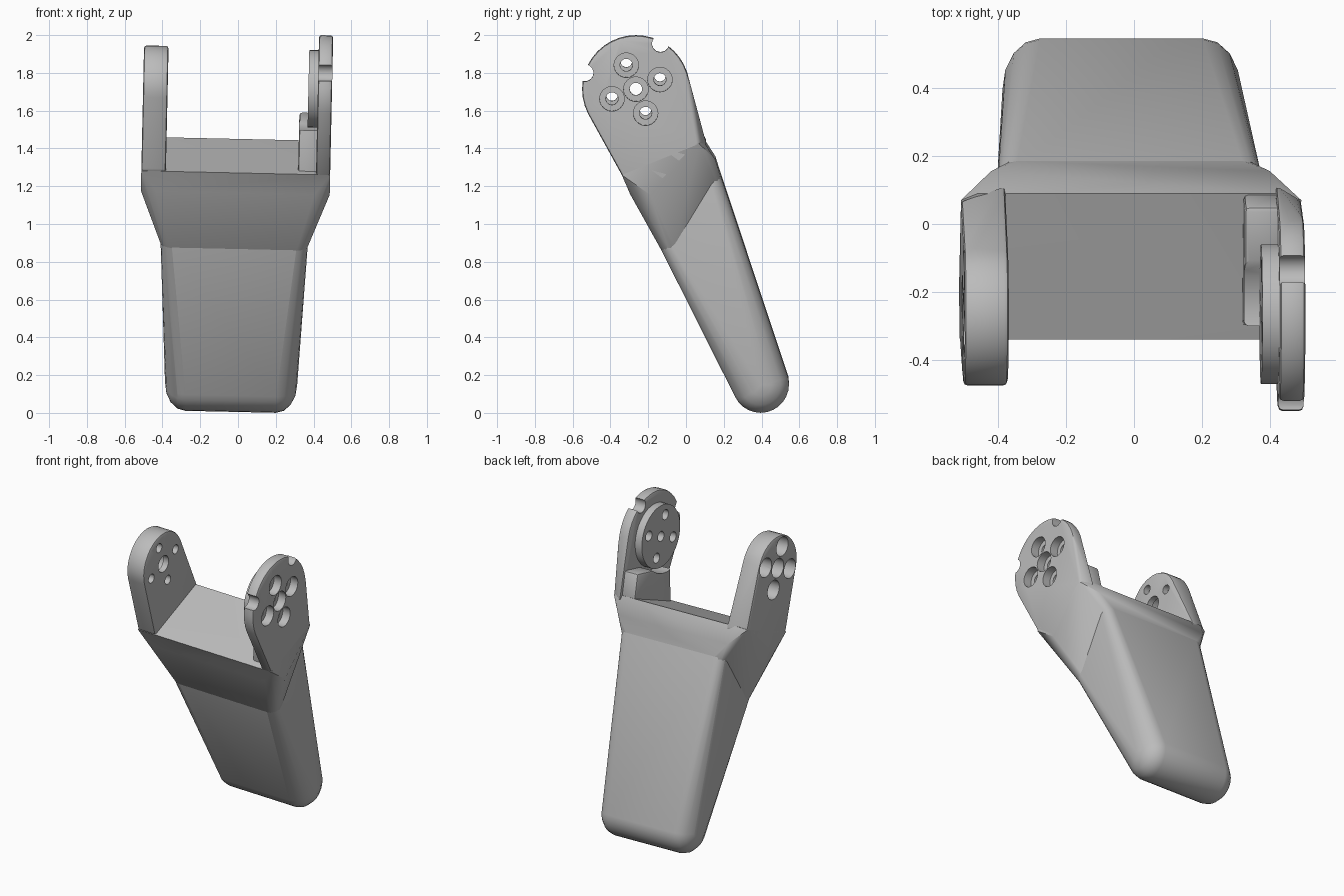
import bpy, bmesh
from math import sin, cos, pi
from mathutils import Matrix

cube = bpy.data.objects.get("Cube")
if cube:
    bpy.data.objects.remove(cube, do_unlink=True)

# One plain grey material
grey = bpy.data.materials.new("plain grey")
grey.use_nodes = True
grey.diffuse_color = (0.5, 0.5, 0.5, 1)
grey.node_tree.nodes["Principled BSDF"].inputs["Base Color"].default_value = (0.5, 0.5, 0.5, 1)

# The whole bracket leans slightly sideways
LEAN = Matrix.Rotation(0.022, 4, 'Y') @ Matrix.Translation((-0.04, 0, 0))
PIVOT = (-0.265, 1.724)


def circle(center, r, n=40):
    return [(center[0] + r * cos(2 * pi * i / n), center[1] + r * sin(2 * pi * i / n))
            for i in range(n)]


def ball(x, y, z, r, rx, n=20):
    """Points of a rounded corner, squashed along x."""
    pts = []
    for j in range(-4, 5):
        t = j * pi / 8
        pts += [(x + rx * sin(t), py, pz) for py, pz in circle((y, z), r * cos(t) + 1e-4, n)]
    return pts


def hull(name, pts):
    """Convex solid around the points."""
    bm = bmesh.new()
    for p in pts:
        bm.verts.new(p)
    bmesh.ops.remove_doubles(bm, verts=bm.verts[:], dist=0.0008)
    res = bmesh.ops.convex_hull(bm, input=bm.verts[:])
    junk = {g for g in res["geom_interior"] + res["geom_unused"]
            if isinstance(g, bmesh.types.BMVert) and g.is_valid}
    bmesh.ops.delete(bm, geom=list(junk), context='VERTS')
    bmesh.ops.dissolve_limit(bm, angle_limit=0.01, verts=bm.verts[:], edges=bm.edges[:])
    bmesh.ops.recalc_face_normals(bm, faces=bm.faces[:])
    bm.transform(LEAN)
    me = bpy.data.meshes.new(name)
    bm.to_mesh(me)
    bm.free()
    me.materials.append(grey)
    ob = bpy.data.objects.new(name, me)
    bpy.context.collection.objects.link(ob)
    return ob


def prism(name, profile, x0, x1):
    return hull(name, [(x, y, z) for x in (x0, x1) for y, z in profile])


def activate(ob):
    bpy.ops.object.select_all(action='DESELECT')
    ob.select_set(True)
    bpy.context.view_layer.objects.active = ob


def bevel(ob, width):
    activate(ob)
    m = ob.modifiers.new("bevel", 'BEVEL')
    m.width, m.segments, m.limit_method, m.angle_limit = width, 2, 'ANGLE', 0.6
    bpy.ops.object.modifier_apply(modifier=m.name)


def cut(ob, center, r, x0, x1):
    """Bore a round hole along x."""
    tool = prism("cutter", circle(center, r, 24), x0, x1)
    tool.hide_render = True
    activate(ob)
    m = ob.modifiers.new("cut", 'BOOLEAN')
    m.operation, m.solver, m.object = 'DIFFERENCE', 'EXACT', tool
    bpy.ops.object.modifier_apply(modifier=m.name)
    bpy.data.objects.remove(tool, do_unlink=True)


# Lower leg: tapered, fully rounded foot
waist, foot = [], []
for s in (-1, 1):
    waist += ball(s * 0.33, -0.08, 0.90, 0.06, 0.06)
    waist += ball(s * 0.33, 0.128, 1.24, 0.06, 0.06)
    foot += ball(s * 0.24, 0.395, 0.155, 0.15, 0.11, 28)
lower_leg = hull("lower_leg", waist + foot)

# Yoke: flares from the waist to the shoulders, with a sloping slot floor
shoulder = [(-0.34, 1.27), (-0.19, 1.165), (0.07, 1.435)]
flare = [(0.50, y, z) for y, z in shoulder]
flare += [(0.42, -0.295, 1.165), (0.45, 0.09, 1.45), (0.41, 0.155, 1.35)]
yoke = hull("yoke", waist + [(s * x, y, z) for s in (-1, 1) for x, y, z in flare])


def arm(name, inner, outer, r):
    pts = [(x, y, z) for x in (inner, outer) for y, z in circle(PIVOT, r) + shoulder]
    ob = hull(name, pts + [(inner, 0.115, 1.425)])
    bevel(ob, 0.014)
    return ob


right_arm = arm("right_arm", -0.37, -0.50, 0.21)
left_arm = arm("left_arm", 0.425, 0.50, 0.285)

# Disc and scooped support block inside the left arm
left_disc = prism("left_disc", circle(PIVOT, 0.205), 0.375, 0.435)
left_block = prism("left_block", [(-0.30, 1.25), (-0.30, 1.52), (0.05, 1.60), (0.09, 1.43)], 0.33, 0.44)
bevel(left_block, 0.015)
cut(left_block, PIVOT, 0.225, 0.30, 0.425)

# Edge notches in the left arm
for notch in ((-0.535, 1.81), (-0.135, 1.965)):
    cut(left_arm, notch, 0.045, 0.35, 0.60)

# Screw holes: a centre hole and a tilted cross, each counterbored outside
dy, dz = 0.051, 0.127
for oy, oz in ((0, 0), (-dy, dz), (dz, dy), (dy, -dz), (-dz, -dy)):
    c = (PIVOT[0] + oy, PIVOT[1] + oz)
    cut(left_arm, c, 0.065, 0.445, 0.60)
    cut(left_arm, c, 0.033, 0.30, 0.60)
    cut(left_disc, c, 0.033, 0.30, 0.60)
    cut(right_arm, c, 0.063, -0.60, -0.41)
    cut(right_arm, c, 0.03 if oy else 0.055, -0.60, -0.30)

for ob in (lower_leg, yoke, right_arm, left_arm, left_disc, left_block):
    activate(ob)
    bpy.ops.object.shade_smooth_by_angle(angle=0.5)
